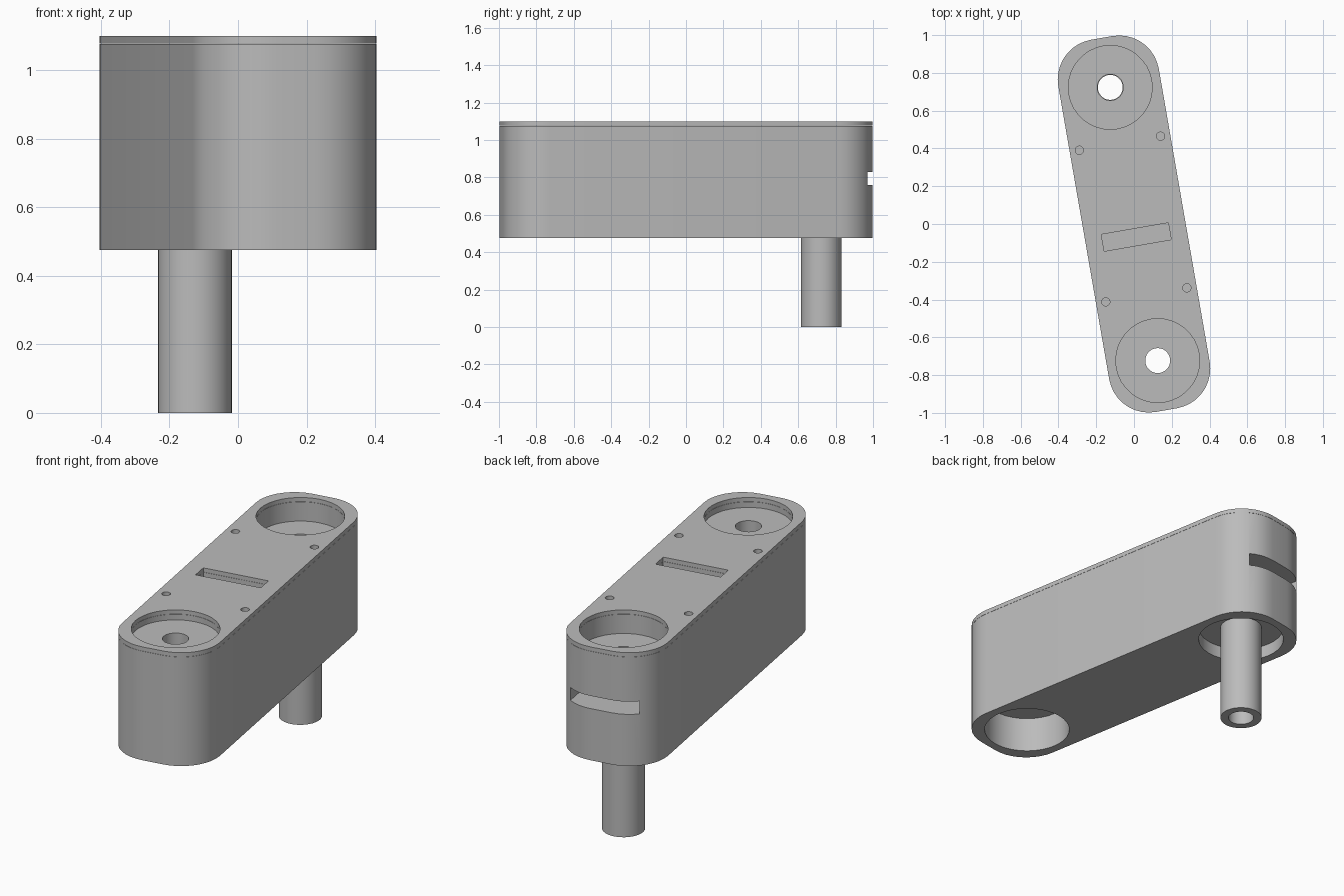
import bpy, math
from mathutils import Matrix

cube = bpy.data.objects.get("Cube")
if cube:
    bpy.data.objects.remove(cube, do_unlink=True)

TILT = Matrix.Rotation(math.radians(9.85), 4, 'Z')
BOTTOM, SEAM, TOP = 0.475, 1.076, 1.10
PIVOT = 0.734           # distance of each pivot from the middle
RECESS, BORE = 0.222, 0.066

grey = bpy.data.materials.new("plain grey")
grey.use_nodes = True
grey.diffuse_color = (0.5, 0.5, 0.5, 1)
grey.node_tree.nodes["Principled BSDF"].inputs["Base Color"].default_value = (0.5, 0.5, 0.5, 1)


def prism(name, outline, z0, z1):
    """Extrude a closed outline between two heights."""
    n = len(outline)
    verts = [(x, y, z) for z in (z0, z1) for x, y in outline]
    faces = [list(range(n))[::-1], list(range(n, 2 * n))]
    faces += [(i, (i + 1) % n, n + (i + 1) % n, n + i) for i in range(n)]
    mesh = bpy.data.meshes.new(name)
    mesh.from_pydata(verts, [], faces)
    mesh.materials.append(grey)
    obj = bpy.data.objects.new(name, mesh)
    bpy.context.collection.objects.link(obj)
    return obj


def circle(x, y, r, n=36):
    return [(x + r * math.cos(2 * math.pi * i / n), y + r * math.sin(2 * math.pi * i / n)) for i in range(n)]


def rect(x0, x1, y0, y1):
    return [(x0, y0), (x1, y0), (x1, y1), (x0, y1)]


def arm_outline():
    """Long rounded bar with gently bowed ends."""
    r, cx, cy, steps = 0.213, 0.057, 0.787, 9
    pts = []
    for k, (sx, sy) in enumerate([(1, 1), (-1, 1), (-1, -1), (1, -1)]):
        for i in range(steps + 1):
            a = math.pi / 2 * (k + i / steps)
            pts.append((sx * cx + r * math.cos(a), sy * cy + r * math.sin(a)))
    return pts


def cut(obj, outline, z0, z1):
    cutter = prism("cutter", outline, z0, z1)
    cutter.hide_render = True
    mod = obj.modifiers.new("cut", 'BOOLEAN')
    mod.operation, mod.solver, mod.object = 'DIFFERENCE', 'EXACT', cutter
    bpy.context.view_layer.objects.active = obj
    bpy.ops.object.modifier_apply(modifier=mod.name)
    bpy.data.objects.remove(cutter, do_unlink=True)


def finish(obj):
    obj.data.transform(TILT)
    bpy.ops.object.select_all(action='DESELECT')
    obj.select_set(True)
    bpy.context.view_layer.objects.active = obj
    bpy.ops.object.shade_smooth_by_angle(angle=math.radians(30))


body = prism("arm_body", arm_outline(), BOTTOM, SEAM)
lid = prism("arm_lid", arm_outline(), SEAM + 0.001, TOP)

# Openings shared by the lid and the body: recesses, middle slot, screw holes
top_cuts = [
    (circle(0, PIVOT, RECESS), 0.97),
    (circle(0, -PIVOT, RECESS), 1.045),
    (rect(-0.18, 0.18, -0.115, -0.025), 0.75),
]
top_cuts += [(circle(x, y, 0.022, 16), 0.95) for x in (-0.218, 0.218) for y in (0.434, -0.381)]
for outline, depth in top_cuts:
    cut(body, outline, depth, TOP + 0.1)
    cut(lid, outline, depth, TOP + 0.1)

# Underside recesses and through holes
cut(body, circle(0, -PIVOT, RECESS), BOTTOM - 0.1, 0.67)
cut(body, circle(0, PIVOT, RECESS), BOTTOM - 0.1, 0.545)
cut(body, circle(0, -PIVOT, BORE), 0.6, TOP)
cut(body, circle(0, PIVOT, BORE + 0.003), 0.5, TOP)

# Side slot at the back, opening into a round chamber
cut(body, circle(0, PIVOT, RECESS), 0.76, 0.83)
cut(body, rect(-0.19, 0.19, PIVOT + 0.02, 1.1), 0.76, 0.83)

# Hollow shaft below the back pivot
shaft = prism("hollow_shaft", circle(0, PIVOT, 0.108), 0, 0.96)
cut(shaft, circle(0, PIVOT, BORE), -0.1, 1.1)

for part in (body, lid, shaft):
    finish(part)
